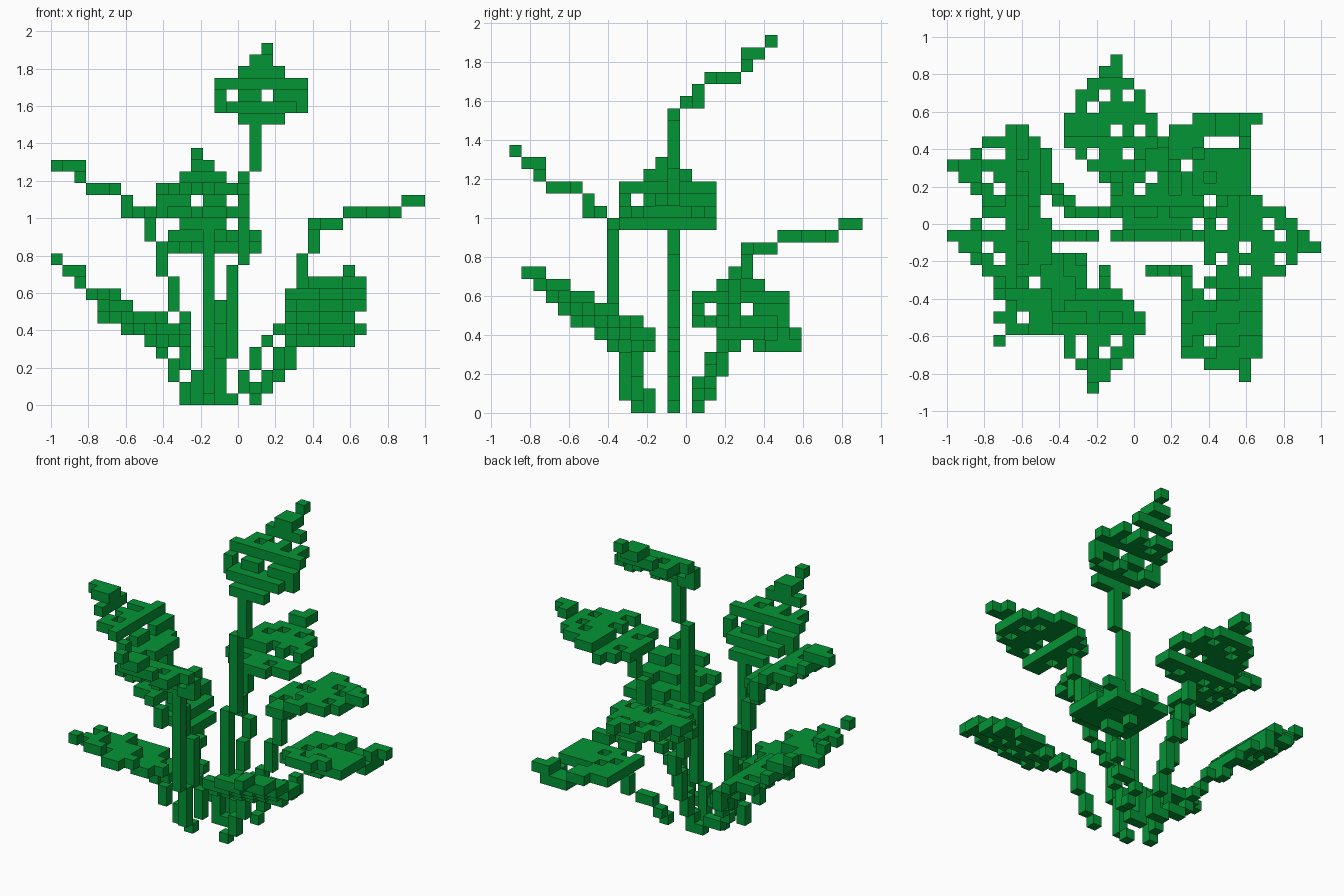
import bpy
import bmesh
from mathutils import Vector

cube = bpy.data.objects.get("Cube")
if cube:
    bpy.data.objects.remove(cube, do_unlink=True)

UNIT = 1 / 16                       # edge of one block
CENTRE = Vector((15.5, 14, -0.5))   # block coordinates of the world origin
BACK, FRONT, LEFT, RIGHT = (0, 1), (0, -1), (1, 0), (-1, 0)

green = bpy.data.materials.new("leaf green")
green.use_nodes = True
colour = (0.001, 0.3, 0.037, 1)
green.diffuse_color = colour
green.node_tree.nodes["Principled BSDF"].inputs["Base Color"].default_value = colour

taken = set()


def build(name, cells):
    """Skin a set of blocks with outward quads, skipping the inner walls."""
    cells = set(cells) - taken
    taken.update(cells)
    bm = bmesh.new()
    for cell in cells:
        middle = (Vector(cell) - CENTRE) * UNIT
        for axis in range(3):
            for sign in (-1, 1):
                beside = list(cell)
                beside[axis] += sign
                if tuple(beside) in cells:
                    continue
                n, u = Vector((0, 0, 0)), Vector((0, 0, 0))
                n[axis], u[(axis + 1) % 3] = sign, 1
                v = n.cross(u)
                corners = (n - u - v, n + u - v, n + u + v, n - u + v)
                bm.faces.new([bm.verts.new(middle + c * UNIT / 2) for c in corners])
    bmesh.ops.remove_doubles(bm, verts=bm.verts, dist=UNIT / 100)
    mesh = bpy.data.meshes.new(name)
    bm.to_mesh(mesh)
    bm.free()
    mesh.materials.append(green)
    bpy.context.collection.objects.link(bpy.data.objects.new(name, mesh))


def stem(name, *points):
    """Blocks stepped along a bent path."""
    cells = []
    for a, b in zip(points, points[1:]):
        a, b = Vector(a), Vector(b)
        steps = int(max(abs(c) for c in b - a))
        for s in range(steps + 1):
            cells.append(tuple(int(c + 0.5) for c in a.lerp(b, s / steps)))
    build(name, cells)


# Pattern marks: level block, block one lower, both
MARKS = {"#": (0,), "-": (-1,), "+": (-1, 0), ".": ()}


def leaf(name, pattern, origin, facing, rise, flip=1):
    """Lay a leaf pattern, base row first, outward along its facing."""
    fx, fy = facing
    sx, sy = fy * flip, -fx * flip
    x, y, z = origin
    build(name, [(x + fx * r + sx * a, y + fy * r + sy * a, z + rise(a, r) + drop)
                 for r, row in enumerate(pattern.split())
                 for a, mark in enumerate(row)
                 for drop in MARKS[mark]])


# Leaf patterns, from stalk end to tip
RAISED = """
..####..
.######.
+-##-##+
########
.#.##.#.
.##.#.#.
..-++-..
...##...
....#...
"""
FLAT = """
..####..
.#.##.##
########
####.#.#
########
.#.####.
.##.#.#.
..####..
...##...
....#...
"""
BROAD = """
..####.
##.####
#######
#######
#######
##.####
#######
..####.
.....#.
"""
DROOPING = """
..###...
.##.##..
#.#####.
###-###.
#.#####.
##-####.
###...-.
####--+.
..##--+#
"""
CORNER = """
.###....
#####...
######..
#######.
##.####.
#####.#.
..#####.
..##.#.#
"""


def steps(levels):
    return lambda a, r: int(levels[r])


def slope(along, across):
    return lambda a, r: round(along * r + across * a)


climb = steps("012333556")
shelf = steps("0001111122")

# Tall leaf in the middle
stem("tall_stem", (14, 13, 0), (15, 13, 7), (16, 13, 16), (17, 13, 24))
leaf("tall_leaf", RAISED, (14, 13, 24), BACK, climb)

# Upper leaves on the four sides
stem("upper_right_stem", (12, 13, 0), (11, 13, 5), (10, 13, 9), (9, 13, 12), (8, 13, 15))
leaf("upper_right_leaf", RAISED, (8, 9, 15), RIGHT, steps("112333555"))
stem("front_stem", (13, 10, 0), (13, 9, 1), (13, 9, 3), (13, 8, 5), (13, 8, 14))
leaf("front_leaf", RAISED, (16, 8, 15), FRONT, climb)
stem("upper_left_stem", (15, 13, 0), (16, 13, 1), (17, 13, 4), (19, 13, 6),
     (20, 13, 8), (22, 13, 14))
leaf("upper_left_leaf", FLAT, (22, 16, 15), LEFT, shelf)
stem("back_stem", (14, 15, 0), (14, 17, 5), (13, 19, 12))
leaf("back_leaf", FLAT, (10, 19, 13), BACK, shelf)

# Lower leaves
stem("lower_right_stem", (13, 15, 0), (11, 15, 1), (9, 16, 4), (8, 18, 5))
leaf("lower_right_leaf", RAISED, (8, 15, 6), RIGHT, climb)
stem("front_left_stem", (17, 10, 0), (19, 10, 4), (20, 9, 6))
leaf("front_left_leaf", BROAD, (20, 9, 6), FRONT, slope(0.48, 0.24), flip=-1)
stem("back_left_stem", (17, 15, 0), (17, 16, 1), (19, 16, 2), (21, 18, 5))
leaf("back_left_leaf", DROOPING, (19, 15, 5), BACK, steps("221111111"))
stem("front_right_stem", (11, 11, 0), (10, 10, 2), (9, 10, 4))
leaf("front_right_leaf", CORNER, (11, 11, 5), RIGHT, slope(0.28, 0.22), flip=-1)
